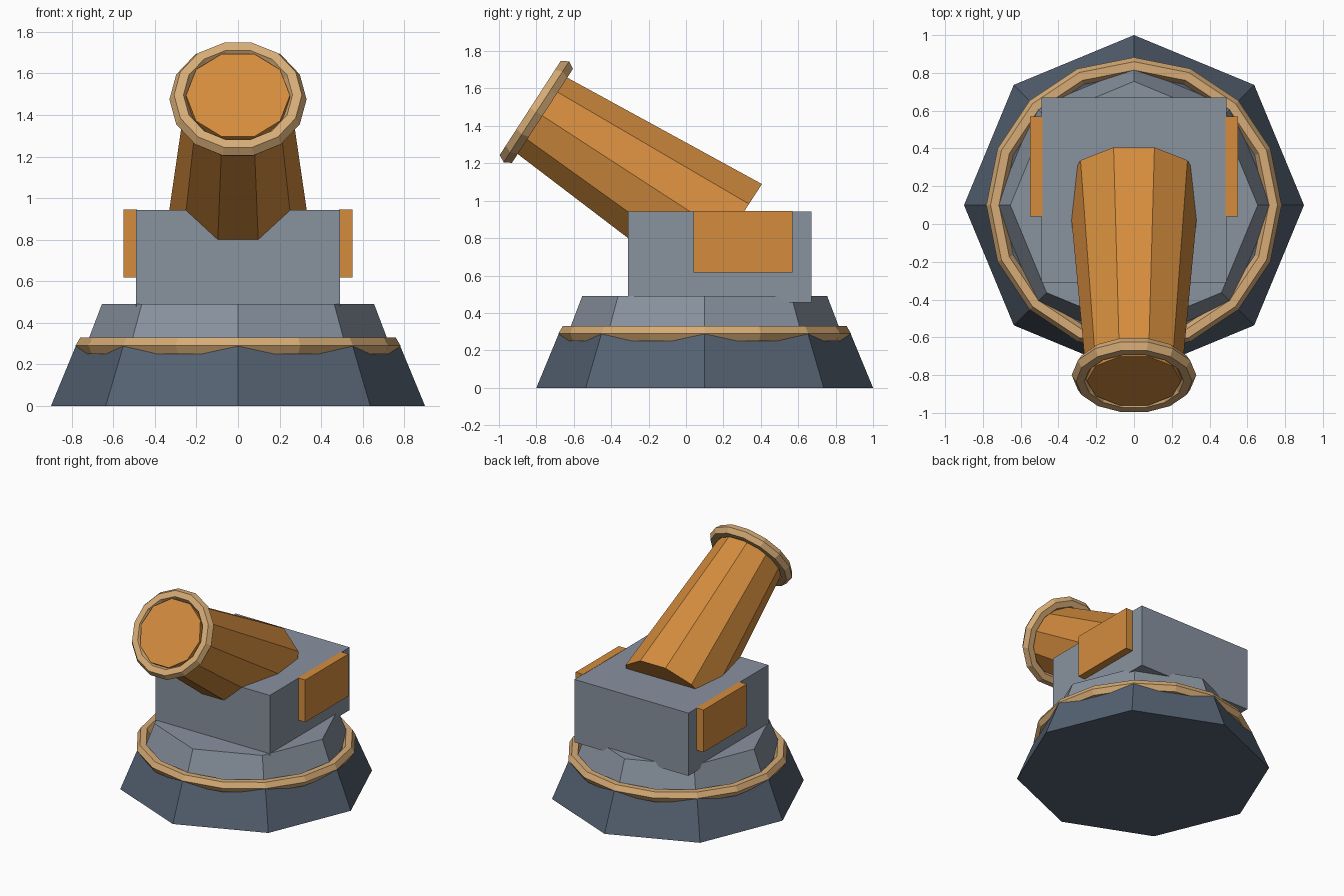
import bpy
import bmesh
from math import pi, cos, sin, atan2
from mathutils import Matrix, Vector

old = bpy.data.objects.get("Cube")
if old:
    bpy.data.objects.remove(old, do_unlink=True)


def material(name, rgb):
    m = bpy.data.materials.new(name)
    m.use_nodes = True
    color = (*rgb, 1)
    m.diffuse_color = color
    m.node_tree.nodes["Principled BSDF"].inputs["Base Color"].default_value = color
    return m


ORANGE = material("orange", (0.66, 0.265, 0.048))
TAN = material("tan", (0.67, 0.41, 0.18))
GREY = material("grey", (0.246, 0.287, 0.347))
SLATE = material("dark slate", (0.092, 0.122, 0.168))


def make(name, bm, mat, matrix=Matrix()):
    """Turn a bmesh into a flat shaded object."""
    bmesh.ops.recalc_face_normals(bm, faces=bm.faces)
    mesh = bpy.data.meshes.new(name)
    bm.to_mesh(mesh)
    bm.free()
    mesh.materials.append(mat)
    ob = bpy.data.objects.new(name, mesh)
    ob.matrix_world = matrix
    bpy.context.collection.objects.link(ob)
    return ob


def circle(bm, sides, radius, z):
    return [bm.verts.new((radius * cos(2 * pi * i / sides),
                          radius * sin(2 * pi * i / sides), z))
            for i in range(sides)]


def bridge(bm, a, b):
    n = len(a)
    for i in range(n):
        j = (i + 1) % n
        bm.faces.new((a[i], a[j], b[j], b[i]))


def frustum(name, sides, r0, r1, z0, z1, mat, matrix):
    bm = bmesh.new()
    low, high = circle(bm, sides, r0, z0), circle(bm, sides, r1, z1)
    bridge(bm, low, high)
    bm.faces.new(low)
    bm.faces.new(high)
    return make(name, bm, mat, matrix)


def hex_ring(name, sides, major, minor, mat, matrix):
    """Ring with a six-sided cross-section."""
    bm = bmesh.new()
    loops = [circle(bm, sides, major + minor * cos(k * pi / 3),
                    minor * sin(k * pi / 3)) for k in range(6)]
    for k in range(6):
        bridge(bm, loops[k], loops[(k + 1) % 6])
    return make(name, bm, mat, matrix)


def box(name, lo, hi, mat):
    lo, hi = Vector(lo), Vector(hi)
    bm = bmesh.new()
    bmesh.ops.create_cube(bm, size=1)
    for v in bm.verts:
        v.co = (lo + hi) / 2 + v.co * (hi - lo)
    return make(name, bm, mat)


# Two-tier octagonal base with a trim ring
base = Matrix.Translation((0, 0.1, 0))
frustum("lower_base", 8, 0.9, 0.78, 0, 0.29, SLATE, base)
frustum("upper_base", 8, 0.735, 0.655, 0.28, 0.49, GREY, base)
hex_ring("base_ring", 16, 0.737, 0.045, TAN, Matrix.Translation((0, 0.1, 0.29)))

# Mount block and side plates
box("mount_block", (-0.49, -0.31, 0.455), (0.49, 0.67, 0.943), GREY)
for side, name in ((1, "left_plate"), (-1, "right_plate")):
    xs = sorted((side * 0.485, side * 0.55))
    box(name, (xs[0], 0.04, 0.617), (xs[1], 0.57, 0.945), ORANGE)

# Tilted barrel, widening to the rear, with a muzzle ring
rear, muzzle = Vector((0, 0.225, 0.81)), Vector((0, -0.80, 1.475))
axis = muzzle - rear
tilt = Matrix.Rotation(atan2(-axis.y, axis.z), 4, 'X')
frustum("barrel", 10, 0.35, 0.25, 0, axis.length + 0.037, ORANGE,
        Matrix.Translation(rear) @ tilt)
hex_ring("muzzle_ring", 14, 0.285, 0.045, TAN, Matrix.Translation(muzzle) @ tilt)
